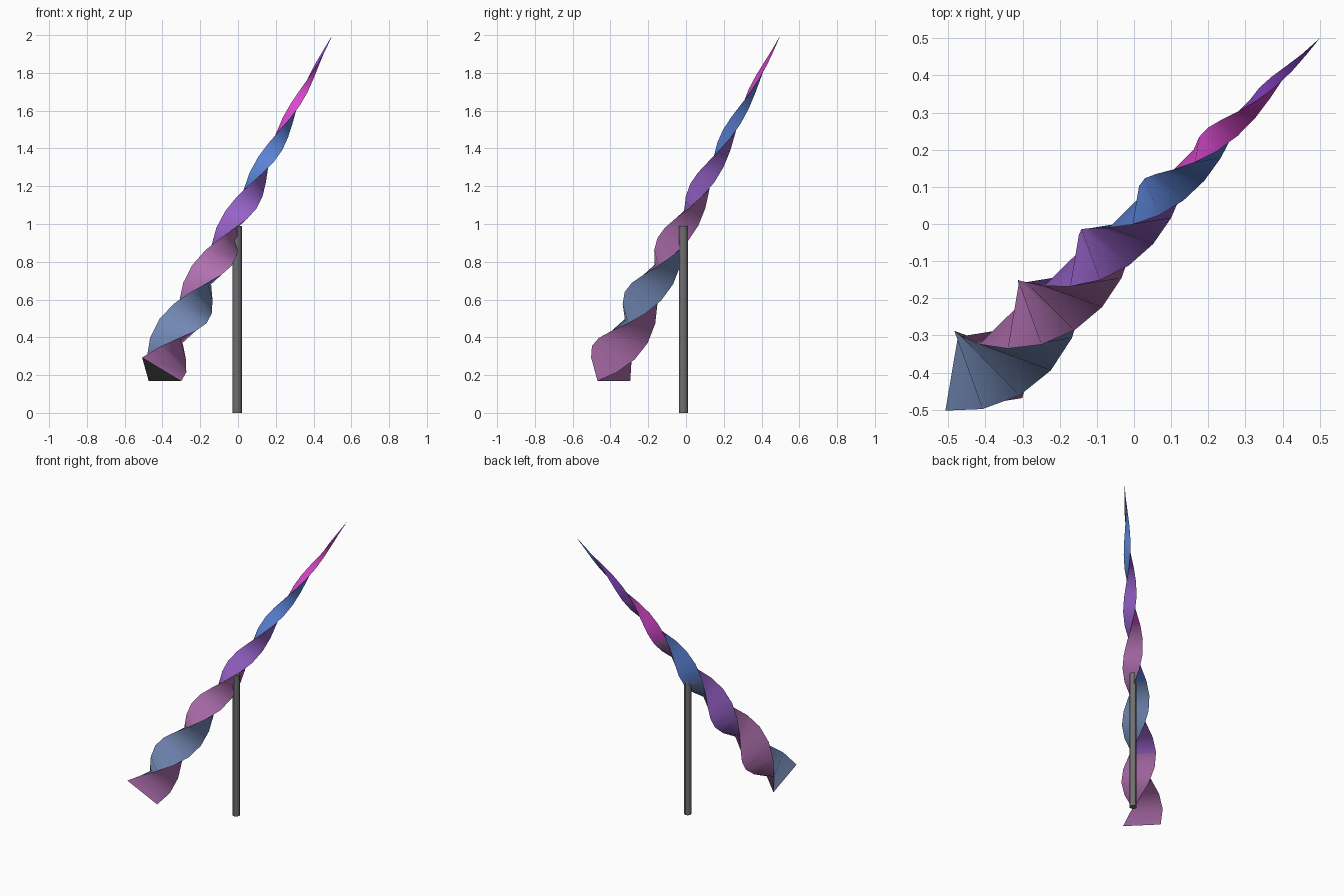
import bpy, bmesh, math
from mathutils import Vector

if "Cube" in bpy.data.objects:
    bpy.data.objects.remove(bpy.data.objects["Cube"])


def material(name, r, g, b):
    lin = [((c / 255 + 0.055) / 1.055) ** 2.4 for c in (r, g, b)]
    m = bpy.data.materials.new(name)
    m.diffuse_color = (*lin, 1)
    m.use_nodes = True
    m.node_tree.nodes["Principled BSDF"].inputs["Base Color"].default_value = m.diffuse_color
    return m


MATS = [
    material("grey", 112, 112, 112),
    material("mauve", 176, 112, 176),
    material("slate_blue", 114, 136, 180),
    material("violet", 150, 98, 200),
    material("bright_blue", 90, 130, 212),
    material("magenta", 216, 74, 206),
    material("vivid_violet", 138, 70, 200),
]


def finish(bm, name, mats):
    bmesh.ops.recalc_face_normals(bm, faces=bm.faces)
    mesh = bpy.data.meshes.new(name)
    bm.to_mesh(mesh)
    bm.free()
    for m in mats:
        mesh.materials.append(m)
    ob = bpy.data.objects.new(name, mesh)
    bpy.context.collection.objects.link(ob)
    bpy.context.view_layer.objects.active = ob
    ob.select_set(True)
    bpy.ops.object.shade_smooth_by_angle(angle=math.radians(30))
    ob.select_set(False)
    return ob


# Twisted spike: tapering triangular section, two full turns in 30 degree steps
BASE, TIP, RADIUS, STEPS = Vector((-.427, -.422, .21)), Vector((.5, .5, 2)), .141, 24
axis = (TIP - BASE).normalized()
v = axis.cross(Vector((0, 0, 1))).normalized()
v = v if v.x > 0 else -v
u = v.cross(axis).normalized()


def side_colour(side, t):
    if side == 0:
        return 1 if t < .2 else 3 if t < .75 else 6
    if side == 1:
        return 1 if t < .56 else 5
    return 2 if t < .4 else 4


bm = bmesh.new()
rings = []
for i in range(STEPS):
    t = i / STEPS
    ring = []
    for k in range(3):
        a = math.radians(30 * i + 120 * k)
        off = (u * math.cos(a) + v * math.sin(a)) * RADIUS * (1 - t)
        ring.append(bm.verts.new(BASE.lerp(TIP, t) + off))
    rings.append(ring)
tip = bm.verts.new(TIP)
bm.faces.new(rings[0])
for i in range(STEPS):
    for k in range(3):
        n = (k + 1) % 3
        lo = rings[i]
        if i + 1 < STEPS:
            f = bm.faces.new((lo[k], lo[n], rings[i + 1][n], rings[i + 1][k]))
        else:
            f = bm.faces.new((lo[k], lo[n], tip))
        f.material_index = side_colour(k, i / STEPS)
finish(bm, "twisted_spike", MATS)

# Support pole
bm = bmesh.new()
bmesh.ops.create_cone(bm, cap_ends=True, segments=12, radius1=.024, radius2=.024, depth=.99)
bmesh.ops.translate(bm, verts=bm.verts, vec=(-.004, -.014, .495))
finish(bm, "support_pole", MATS[:1])
